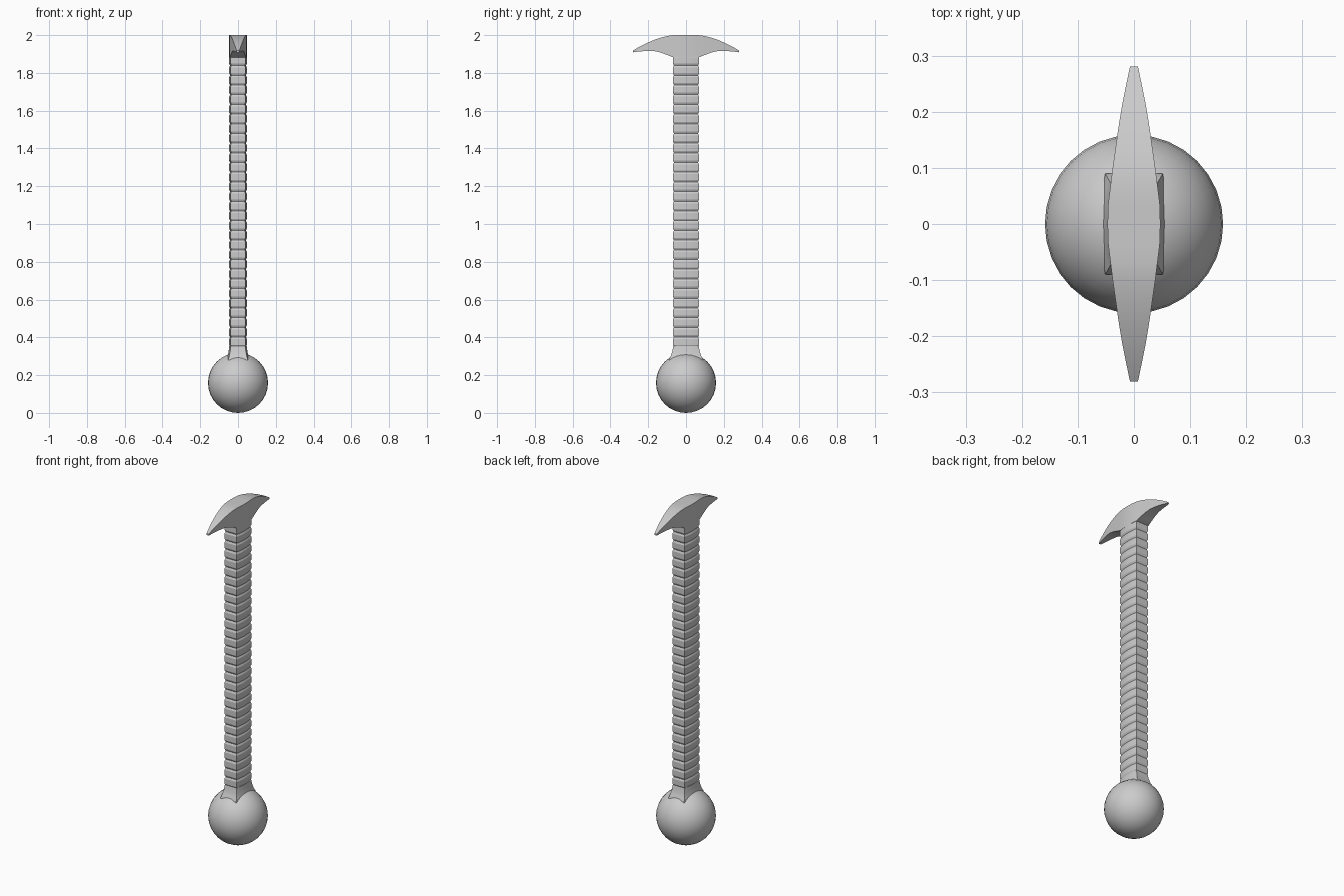
import bpy, bmesh, math

if "Cube" in bpy.data.objects:
    bpy.data.objects.remove(bpy.data.objects["Cube"])

grey = bpy.data.materials.new("plain grey")
grey.diffuse_color = (0.6, 0.6, 0.6, 1)
grey.use_nodes = True
grey.node_tree.nodes["Principled BSDF"].inputs["Base Color"].default_value = grey.diffuse_color


def finish(name, bm, angle=30):
    bmesh.ops.recalc_face_normals(bm, faces=bm.faces)
    mesh = bpy.data.meshes.new(name)
    bm.to_mesh(mesh)
    bm.free()
    mesh.materials.append(grey)
    obj = bpy.data.objects.new(name, mesh)
    bpy.context.collection.objects.link(obj)
    bpy.ops.object.select_all(action='DESELECT')
    obj.select_set(True)
    bpy.context.view_layer.objects.active = obj
    bpy.ops.object.shade_smooth_by_angle(angle=math.radians(angle))
    return obj


def loft(bm, rings):
    loops = [[bm.verts.new(p) for p in ring] for ring in rings]
    for a, b in zip(loops, loops[1:]):
        n = len(a)
        for i in range(n):
            bm.faces.new((a[i], a[(i + 1) % n], b[(i + 1) % n], b[i]))
    bm.faces.new(loops[0][::-1])
    bm.faces.new(loops[-1])


def section(z, hx, hy, steps=8):
    """Flat front and back, gently bowed left and right sides."""
    ts = [-1 + 2 * i / steps for i in range(steps + 1)]
    side = [(hx * (1 - 0.17 * t * t), hy * t, z) for t in ts]
    return side + [(-x, -y, z) for x, y, z in side]


# round pommel
bm = bmesh.new()
bmesh.ops.create_uvsphere(bm, u_segments=32, v_segments=16, radius=0.159)
bmesh.ops.translate(bm, verts=bm.verts, vec=(0, 0, 0.159))
finish("pommel", bm)

# flared collar where the grip meets the pommel
bm = bmesh.new()
loft(bm, [section(z, x, y) for z, x, y in (
    (0.24, 0.062, 0.091), (0.285, 0.0615, 0.09), (0.30, 0.056, 0.081),
    (0.325, 0.050, 0.073), (0.355, 0.046, 0.067))])
finish("collar", bm)

# grip wrapped in shallow horizontal ribs
bm = bmesh.new()
count, z0, z1 = 30, 0.35, 1.89
step = (z1 - z0) / count
rings = []
for i in range(count):
    for f, d in ((0.0, 0.005), (0.2, 0.0), (0.8, 0.0)):
        rings.append(section(z0 + step * (i + f), 0.047 - d, 0.069 - d))
rings.append(section(z1, 0.042, 0.064))
loft(bm, rings)
finish("ribbed_grip", bm, 25)

# crossbar head: curved side profile with width narrowing to both tips
half = [(0, 2.0, 1.88, 0.047), (0.035, 2.0, 1.88, 0.046),
        (0.068, 2.0, 1.882, 0.042), (0.10, 1.995, 1.895, 0.038),
        (0.135, 1.986, 1.908, 0.033), (0.17, 1.974, 1.916, 0.028),
        (0.21, 1.957, 1.916, 0.0215), (0.25, 1.937, 1.913, 0.0135),
        (0.281, 1.918, 1.909, 0.007)]
stations = [(-y, t, b, w) for y, t, b, w in half[:0:-1]] + half
bm = bmesh.new()
loft(bm, [[(-w, y, b), (w, y, b), (w, y, t), (-w, y, t)]
          for y, t, b, w in stations])
finish("crossbar_head", bm)
